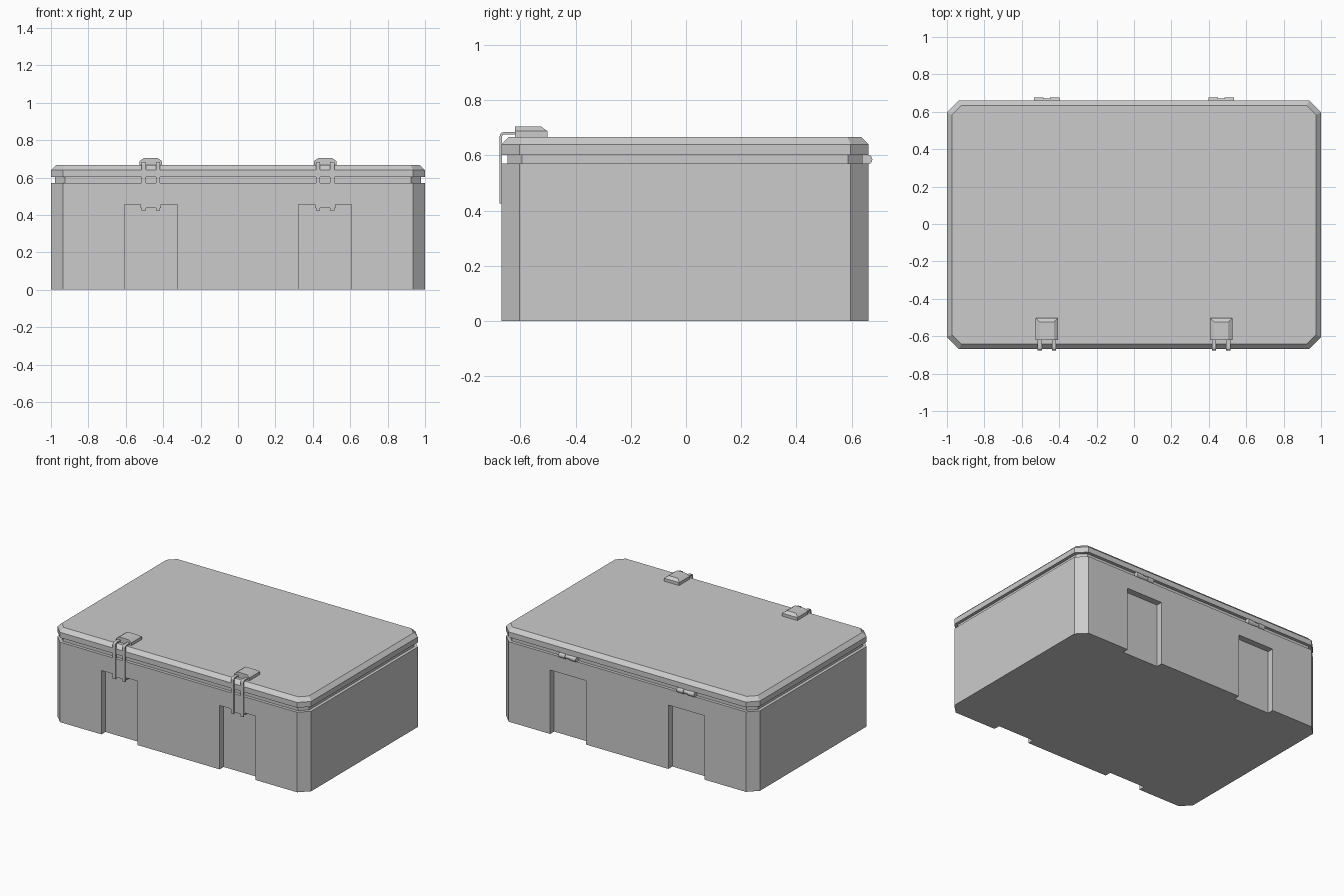
import bpy, bmesh
from mathutils import Vector

if "Cube" in bpy.data.objects:
    bpy.data.objects.remove(bpy.data.objects["Cube"])

CY = -0.004          # the case sits slightly forward of centre because of the hinges
HX, HY, CH = 1.0, 0.665, 0.065
LATCH_X = 0.466


def make(name, bm):
    bmesh.ops.recalc_face_normals(bm, faces=bm.faces[:])
    me = bpy.data.meshes.new(name)
    bm.to_mesh(me)
    bm.free()
    ob = bpy.data.objects.new(name, me)
    bpy.context.collection.objects.link(ob)
    return ob


def loft(name, rings):
    """Closed solid through a stack of equal-length point rings."""
    bm = bmesh.new()
    loops = [[bm.verts.new(p) for p in r] for r in rings]
    n = len(loops[0])
    for a, b in zip(loops, loops[1:]):
        for i in range(n):
            j = (i + 1) % n
            bm.faces.new((a[i], a[j], b[j], b[i]))
    bm.faces.new(loops[0][::-1])
    bm.faces.new(loops[-1])
    return make(name, bm)


def octagon(z, inset=0.0):
    """Rectangle with cut corners, pulled inwards by inset."""
    x, y = HX - inset, HY - inset
    c = CH - inset * 0.586
    pts = [(x, y - c), (x - c, y), (-x + c, y), (-x, y - c),
           (-x, -y + c), (-x + c, -y), (x - c, -y), (x, -y + c)]
    return [(px, py + CY, z) for px, py in pts]


def rect(x0, x1, y0, y1, z):
    return [(x0, y0, z), (x1, y0, z), (x1, y1, z), (x0, y1, z)]


def box(name, x0, x1, y0, y1, z0, z1):
    return loft(name, [rect(x0, x1, y0, y1, z0), rect(x0, x1, y0, y1, z1)])


def strap(name, x0, x1, path, t):
    """Bent flat bar: offset a (y, z) path inwards by t and extrude along x."""
    pts = [Vector(p) for p in path]
    inner = []
    for i, p in enumerate(pts):
        d = (pts[min(i + 1, len(pts) - 1)] - pts[max(i - 1, 0)]).normalized()
        inner.append(p + Vector((d.y, -d.x)) * t)
    outline = pts + inner[::-1]
    return loft(name, [[(x, p.x, p.y) for p in outline] for x in (x0, x1)])


def barrel(name, cx, cy, cz, radius, length):
    bm = bmesh.new()
    bmesh.ops.create_cone(bm, cap_ends=True, segments=12, radius1=radius,
                          radius2=radius, depth=length)
    for v in bm.verts:
        x, y, z = v.co
        v.co = (z + cx, x + cy, y + cz)
    return make(name, bm)


# case body with four recesses, front and back
body = loft("case_body", [octagon(0), octagon(0.57)])
cutters = []
D = 0.045
for s in (-1, 1):
    for y0, y1 in ((CY - HY - 0.1, CY - HY + D), (CY + HY - D, CY + HY + 0.1)):
        x = s * LATCH_X
        c = box("recess_cutter", x - 0.142, x + 0.142, y0, y1, -0.1, 0.455)
        c.hide_render = True
        cutters.append(c)
        m = body.modifiers.new("recess", 'BOOLEAN')
        m.operation, m.object, m.solver = 'DIFFERENCE', c, 'EXACT'
bpy.context.view_layer.objects.active = body
for m in list(body.modifiers):
    bpy.ops.object.modifier_apply(modifier=m.name)
for c in cutters:
    bpy.data.objects.remove(c)

# seal groove between body and lid
loft("seal_band", [octagon(0.565, 0.022), octagon(0.607, 0.022)])

# lid with bevelled top edge
loft("lid", [octagon(0.602), octagon(0.64), octagon(0.667, 0.027)])

# bent bar running from the recess up over the lid edge
PATH = [(-0.675, 0.425), (-0.675, 0.669), (-0.673, 0.677),
        (-0.668, 0.682), (-0.66, 0.684), (-0.60, 0.684)]

for s, side in ((-1, "left"), (1, "right")):
    x = s * LATCH_X
    # latch lever block: bevelled on sides and rear
    loft(f"latch_lever_{side}", [
        rect(x - 0.06, x + 0.06, -0.62, -0.502, 0.66),
        rect(x - 0.06, x + 0.06, -0.62, -0.502, 0.688),
        rect(x - 0.037, x + 0.037, -0.62, -0.524, 0.704)])
    # twin latch bars and the catch they hook under
    for k in (-1, 1):
        bx = x + k * 0.038
        strap(f"latch_bar_{side}", bx - 0.011, bx + 0.011, PATH, 0.009)
    box(f"latch_catch_{side}", x - 0.055, x + 0.055, -0.668, -0.62, 0.438, 0.46)
    # hinge: two fat knuckles joined by a thinner pin
    for k in (-1, 1):
        barrel(f"hinge_knuckle_{side}", x + k * 0.043, 0.657, 0.585, 0.018, 0.05)
    barrel(f"hinge_pin_{side}", x, 0.657, 0.585, 0.013, 0.06)
    box(f"hinge_leaf_{side}", x - 0.068, x + 0.068, 0.62, 0.657, 0.569, 0.603)
